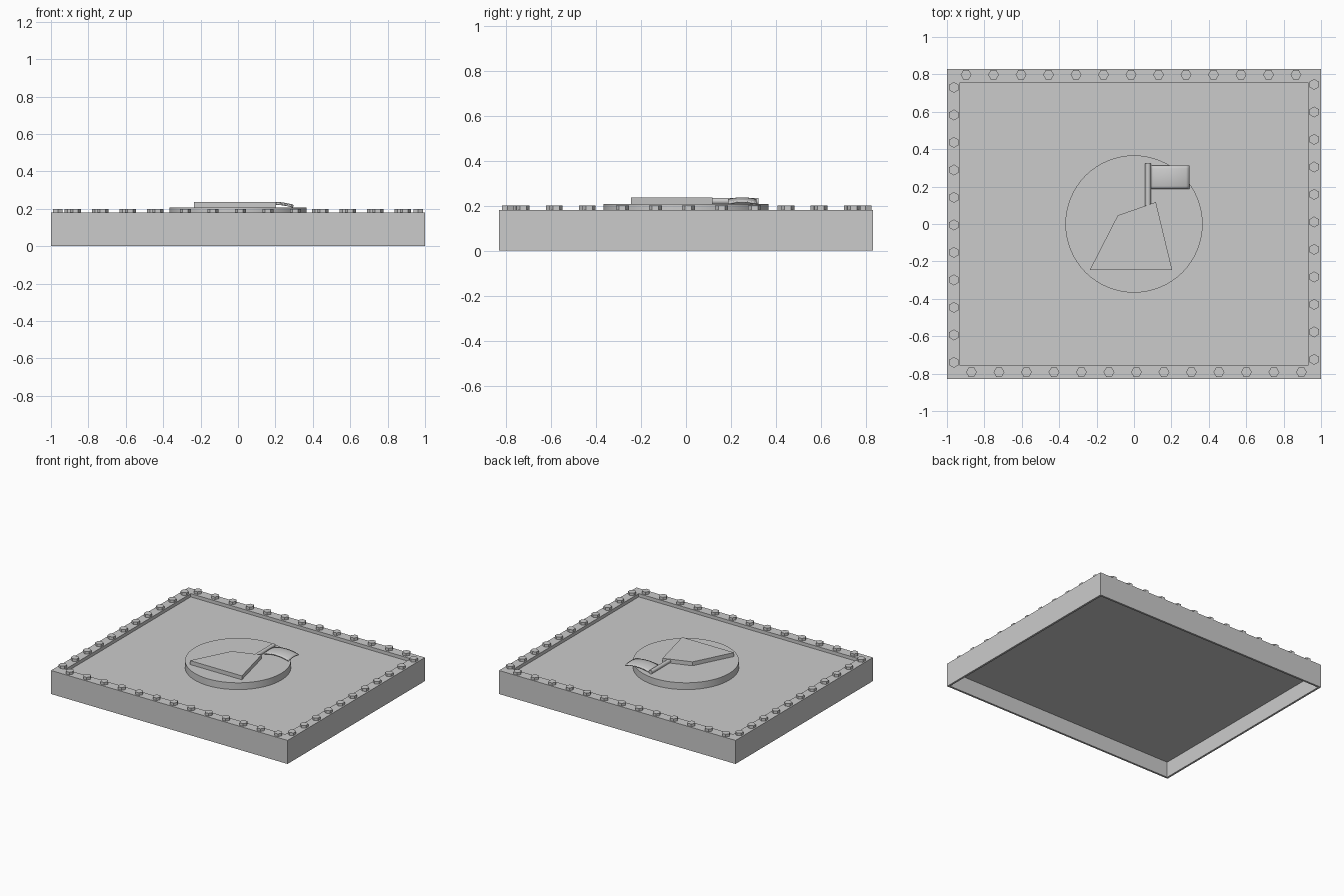
import bpy, bmesh, math
from mathutils import Matrix, Vector

cube = bpy.data.objects.get("Cube")
if cube:
    bpy.data.objects.remove(cube, do_unlink=True)

grey = bpy.data.materials.new("plain_grey")
grey.use_nodes = True
grey.diffuse_color = (0.6, 0.6, 0.6, 1)
grey.node_tree.nodes["Principled BSDF"].inputs["Base Color"].default_value = (0.6, 0.6, 0.6, 1)


def finish(bm, name, smooth=False):
    """Turn a bmesh into a named grey object."""
    bmesh.ops.recalc_face_normals(bm, faces=bm.faces)
    mesh = bpy.data.meshes.new(name)
    bm.to_mesh(mesh)
    bm.free()
    mesh.materials.append(grey)
    obj = bpy.data.objects.new(name, mesh)
    bpy.context.collection.objects.link(obj)
    if smooth:
        bpy.ops.object.select_all(action='DESELECT')
        obj.select_set(True)
        bpy.context.view_layer.objects.active = obj
        bpy.ops.object.shade_smooth_by_angle(angle=math.radians(35))
    return obj


def loft(name, loops):
    """Skin matching point loops and cap both ends."""
    bm = bmesh.new()
    rings = [[bm.verts.new(p) for p in loop] for loop in loops]
    n = len(rings[0])
    for a, b in zip(rings, rings[1:]):
        for i in range(n):
            j = (i + 1) % n
            bm.faces.new((a[i], a[j], b[j], b[i]))
    bm.faces.new(rings[0])
    bm.faces.new(rings[-1])
    return finish(bm, name)


def cylinder(name, radius, depth, sides, matrix, smooth=False):
    bm = bmesh.new()
    bmesh.ops.create_cone(bm, cap_ends=True, segments=sides, radius1=radius,
                          radius2=radius, depth=depth, matrix=matrix)
    return finish(bm, name, smooth)


def rect(hx, hy, z):
    return [(-hx, -hy, z), (hx, -hy, z), (hx, hy, z), (-hx, hy, z)]


# Hollow tray: underside ceiling, thin walls, top frame and recessed panel
loft("tray", [rect(0.985, 0.815, 0.12), rect(0.985, 0.815, 0), rect(1, 0.83, 0),
              rect(1, 0.83, 0.18), rect(0.93, 0.757, 0.18), rect(0.93, 0.757, 0.155)])

# Hexagonal bolts along the four sides of the frame
STEP = 0.147
spots = []
for i in range(13):
    spots += [(-0.898 + i * STEP, 0.798, 30), (-0.869 + i * STEP, -0.792, 30)]
for i in range(11):
    spots += [(-0.963, 0.73 - i * STEP, 0), (0.963, 0.746 - i * STEP, 0)]
for x, y, turn in spots:
    spin = Matrix.Rotation(math.radians(turn), 4, 'Z')
    cylinder("bolt", 0.029, 0.022, 6, Matrix.Translation((x, y, 0.189)) @ spin)

# Round plinth in the middle
cylinder("round_plinth", 0.367, 0.054, 64, Matrix.Translation((0, 0, 0.18)), True)

# Sloped mound plate
outline = [(-0.236, -0.245), (0.204, -0.245), (0.117, 0.117), (-0.087, 0.046)]
loft("mound", [[(x, y, z) for x, y in outline] for z in (0.2, 0.237)])

# Flag pole lying on the plinth
cylinder("flag_pole", 0.015, 0.225, 12,
         Matrix.Translation((0.075, 0.21, 0.22)) @ Matrix.Rotation(math.pi / 2, 4, 'X'), True)

# Flag, bowed along and across
bm = bmesh.new()
bmesh.ops.create_grid(bm, x_segments=12, y_segments=8, size=1)
for v in bm.verts:
    u, w = v.co.x, v.co.y
    v.co = Vector((0.192 + 0.104 * u, 0.25 + 0.063 * w,
                   0.237 - 0.016 * u * u - 0.008 * w * w))
flag = finish(bm, "flag", True)
cloth = flag.modifiers.new("cloth_thickness", 'SOLIDIFY')
cloth.thickness = 0.008
cloth.offset = -1
